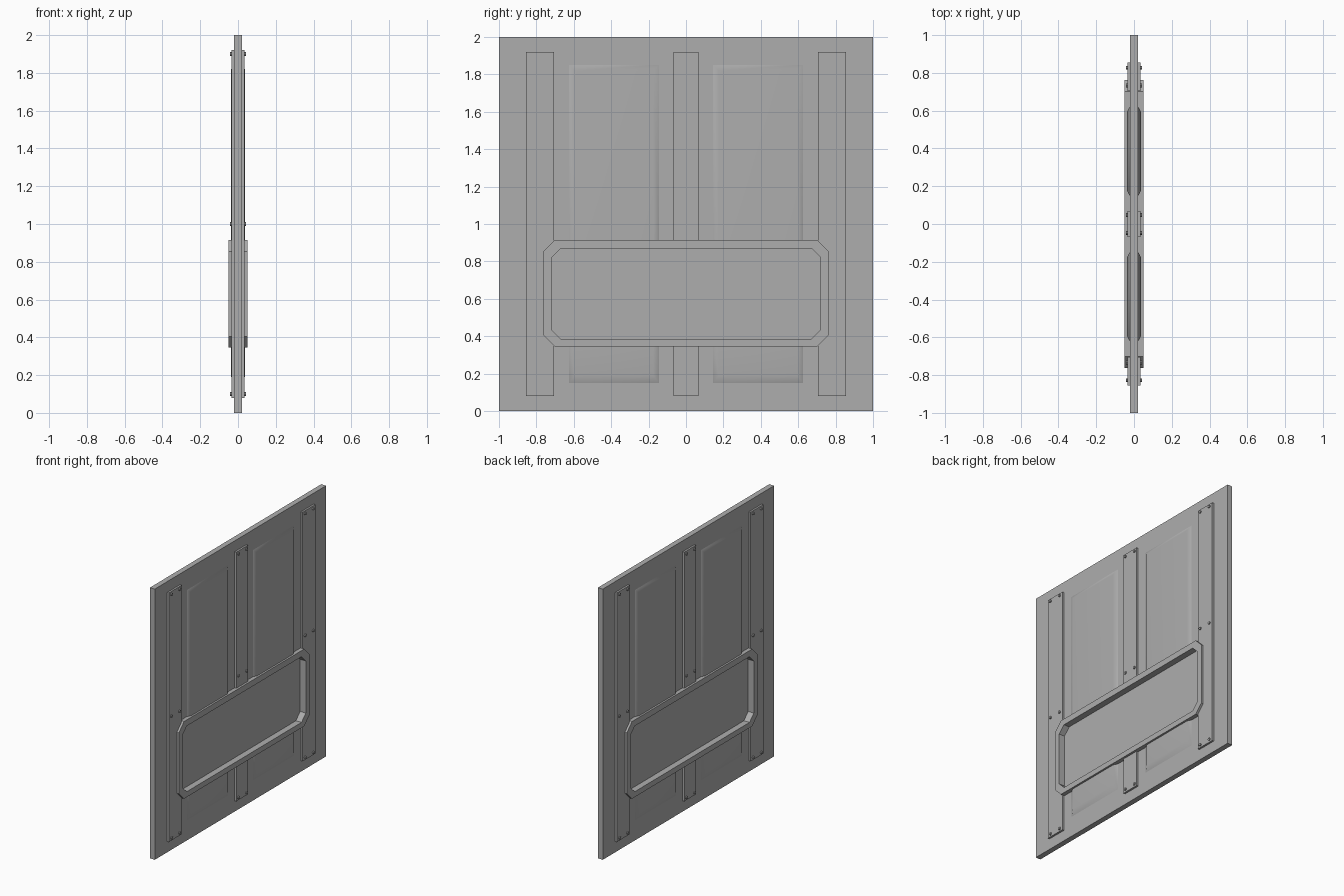
import bpy, bmesh, math
from mathutils import Matrix

cube = bpy.data.objects.get("Cube")
if cube:
    bpy.data.objects.remove(cube, do_unlink=True)

grey = bpy.data.materials.new("plain grey")
grey.use_nodes = True
colour = (0.42, 0.42, 0.42, 1)
grey.diffuse_color = colour
grey.node_tree.nodes["Principled BSDF"].inputs["Base Color"].default_value = colour


def finish(name, bm):
    bmesh.ops.recalc_face_normals(bm, faces=bm.faces)
    mesh = bpy.data.meshes.new(name)
    bm.to_mesh(mesh)
    bm.free()
    mesh.materials.append(grey)
    obj = bpy.data.objects.new(name, mesh)
    bpy.context.collection.objects.link(obj)
    return obj


def outline(y0, y1, z0, z1, cut=0):
    """Rectangle in the y-z plane, with optional clipped corners."""
    if not cut:
        return [(y0, z0), (y1, z0), (y1, z1), (y0, z1)]
    return [(y0 + cut, z0), (y1 - cut, z0), (y1, z0 + cut), (y1, z1 - cut),
            (y1 - cut, z1), (y0 + cut, z1), (y0, z1 - cut), (y0, z0 + cut)]


def loft(name, sections, closed_loop=False):
    """Bridge (x, outline) sections; cap the ends or join them as a ring."""
    bm = bmesh.new()
    rings = [[bm.verts.new((x, y, z)) for y, z in pts] for x, pts in sections]
    pairs = list(zip(rings, rings[1:]))
    if closed_loop:
        pairs.append((rings[-1], rings[0]))
    else:
        bm.faces.new(rings[0])
        bm.faces.new(rings[-1])
    for a, b in pairs:
        for i in range(len(a)):
            j = (i + 1) % len(a)
            bm.faces.new((a[i], a[j], b[j], b[i]))
    return finish(name, bm)


def prism(name, pts, x0, x1):
    return loft(name, [(x0, pts), (x1, pts)])


# Hidden cutter for the opening, slightly wider than the frame's inside edge
cutter = prism("opening_cutter", outline(-0.735, 0.735, 0.37, 0.885, 0.05), -0.2, 0.2)
cutter.hide_render = True
cutter.hide_viewport = True
cutter.display_type = 'WIRE'


def cut_opening(obj):
    mod = obj.modifiers.new("opening", 'BOOLEAN')
    mod.operation = 'DIFFERENCE'
    mod.solver = 'EXACT'
    mod.object = cutter


# Main panel
cut_opening(prism("panel", outline(-1, 1, 0, 2), -0.02, 0.02))

# Window frame and the thin recessed plate inside it
outer = outline(-0.762, 0.762, 0.345, 0.915, 0.06)
inner = outline(-0.72, 0.72, 0.385, 0.87, 0.05)
loft("window_frame", [(-0.05, outer), (0.05, outer), (0.05, inner), (-0.05, inner)], True)
prism("window_plate", outline(-0.74, 0.74, 0.365, 0.89, 0.05), -0.004, 0.004)

for side, s in (("left", 1), ("right", -1)):
    # Shallow raised pads with sloping, softly shaded edges
    for end, c in (("front", -0.385), ("back", 0.385)):
        base = outline(c - 0.24, c + 0.24, 0.15, 1.85)
        top = outline(c - 0.21, c + 0.21, 0.19, 1.82)
        pad = loft(f"raised_pad_{side}_{end}",
                   [(s * 0.01, base), (s * 0.02, base), (s * 0.036, top)])
        pad.data.shade_smooth()
        for edge in pad.data.edges:
            edge.use_edge_sharp = all(abs(pad.data.vertices[v].co.x) < 0.03
                                      for v in edge.vertices)
        cut_opening(pad)
        soft = pad.modifiers.new("soft_edges", 'WEIGHTED_NORMAL')
        soft.keep_sharp = True

    # Vertical straps
    for place, y, half in (("front", -0.78, 0.075), ("middle", 0, 0.068), ("back", 0.78, 0.075)):
        cut_opening(prism(f"strap_{side}_{place}",
                          outline(y - half, y + half, 0.08, 1.92), s * 0.015, s * 0.034))

        # Bolt heads in pairs at the ends and middle of each strap
        bm = bmesh.new()
        for z in (0.1, 1.0, 1.9):
            for dy in (-0.047, 0.047):
                place_bolt = (Matrix.Translation((s * 0.036, y + dy, z))
                              @ Matrix.Rotation(math.pi / 2, 4, 'Y'))
                bmesh.ops.create_cone(bm, cap_ends=True, segments=8, radius1=0.01,
                                      radius2=0.01, depth=0.012, matrix=place_bolt)
        finish(f"bolts_{side}_{place}", bm)
